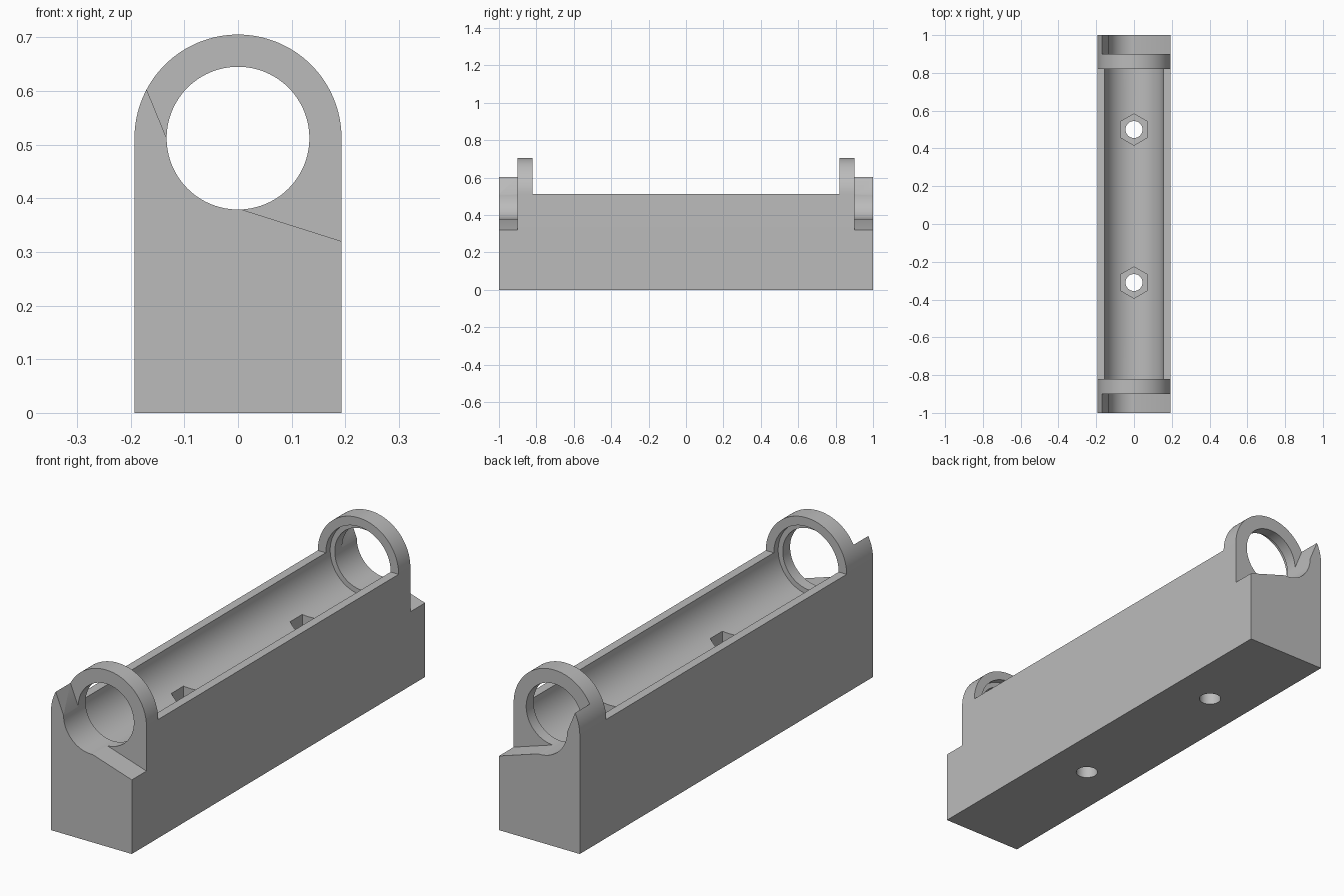
import bpy, bmesh
from math import cos, sin, pi, radians
from mathutils import Vector

default = bpy.data.objects.get("Cube")
if default:
    bpy.data.objects.remove(default, do_unlink=True)

# Main dimensions
HALF_W = 0.193
AXIS_Z = 0.512
BORE_R = 0.133
TROUGH_R = 0.155
RING_IN, RING_OUT = 0.82, 0.90
SEAT_DEPTH = 0.03
NUT_FLOOR = 0.15

grey = bpy.data.materials.new("plain grey")
grey.use_nodes = True
colour = (0.5, 0.5, 0.5, 1)
grey.diffuse_color = colour
grey.node_tree.nodes["Principled BSDF"].inputs["Base Color"].default_value = colour


def arc(cx, cy, r, start, end, n):
    step = (end - start) / n
    return [(cx + r * cos(start + i * step), cy + r * sin(start + i * step))
            for i in range(n + 1)]


def prism(name, outline, low, high, axis="Y"):
    """Extrude a closed outline along Y (outline in x, z) or Z (outline in x, y)."""
    bm = bmesh.new()
    place = (lambda a, b: (a, low, b)) if axis == "Y" else (lambda a, b: (a, b, low))
    face = bm.faces.new([bm.verts.new(place(a, b)) for a, b in outline])
    out = bmesh.ops.extrude_face_region(bm, geom=[face])
    shift = Vector((0, high - low, 0)) if axis == "Y" else Vector((0, 0, high - low))
    bmesh.ops.translate(bm, vec=shift,
                        verts=[v for v in out["geom"] if isinstance(v, bmesh.types.BMVert)])
    bmesh.ops.recalc_face_normals(bm, faces=bm.faces)
    mesh = bpy.data.meshes.new(name)
    bm.to_mesh(mesh)
    bm.free()
    mesh.materials.append(grey)
    obj = bpy.data.objects.new(name, mesh)
    bpy.context.collection.objects.link(obj)
    return obj


def circle(cx, cy, r, n):
    return arc(cx, cy, r, 0, 2 * pi, n)[:-1]


def activate(obj):
    bpy.ops.object.select_all(action="DESELECT")
    obj.select_set(True)
    bpy.context.view_layer.objects.active = obj


def cut(body, cutter):
    cutter.hide_render = True
    mod = body.modifiers.new(cutter.name, "BOOLEAN")
    mod.operation = "DIFFERENCE"
    mod.solver = "EXACT"
    mod.object = cutter
    activate(body)
    bpy.ops.object.modifier_apply(modifier=mod.name)
    bpy.data.objects.remove(cutter, do_unlink=True)


# Arched block running the full length
arch = [(-HALF_W, 0), (HALF_W, 0)] + arc(0, AXIS_Z, HALF_W, 0, pi, 64)
body = prism("cradle_body", arch, -1, 1)

# Open top between the two rings
cut(body, prism("open_top_cutter",
                [(-0.3, AXIS_Z), (0.3, AXIS_Z), (0.3, 0.8), (-0.3, 0.8)],
                -RING_IN, RING_IN))

# Round trough, running a little way into each ring as a seat
seat = RING_IN + SEAT_DEPTH
cut(body, prism("trough_cutter", circle(0, AXIS_Z, TROUGH_R, 96), -seat, seat))

# Narrower bore through rings and end rests
cut(body, prism("bore_cutter", circle(0, AXIS_Z, BORE_R, 96), -1.1, 1.1))

# End rests: slanted openings leaving a tall horn on the right side
opening = [(-0.125, 0.4925), (-0.02, 0.3875), (0.3, 0.286), (0.3, 0.8),
           (-0.207, 0.8), (-0.207, 0.692)]
cut(body, prism("front_opening_cutter", opening, -1.1, -RING_OUT))
cut(body, prism("back_opening_cutter", opening, RING_OUT, 1.1))

# Hexagonal nut pockets with bolt holes through the base
for y in (-0.31, 0.5):
    hexagon = arc(0, y, 0.083, pi / 2, pi / 2 + 2 * pi, 6)[:-1]
    cut(body, prism("nut_pocket_cutter", hexagon, NUT_FLOOR, 0.5, "Z"))
    cut(body, prism("bolt_hole_cutter", circle(0, y, 0.045, 40), -0.1, 0.45, "Z"))

activate(body)
bpy.ops.object.shade_smooth_by_angle(angle=radians(25))
